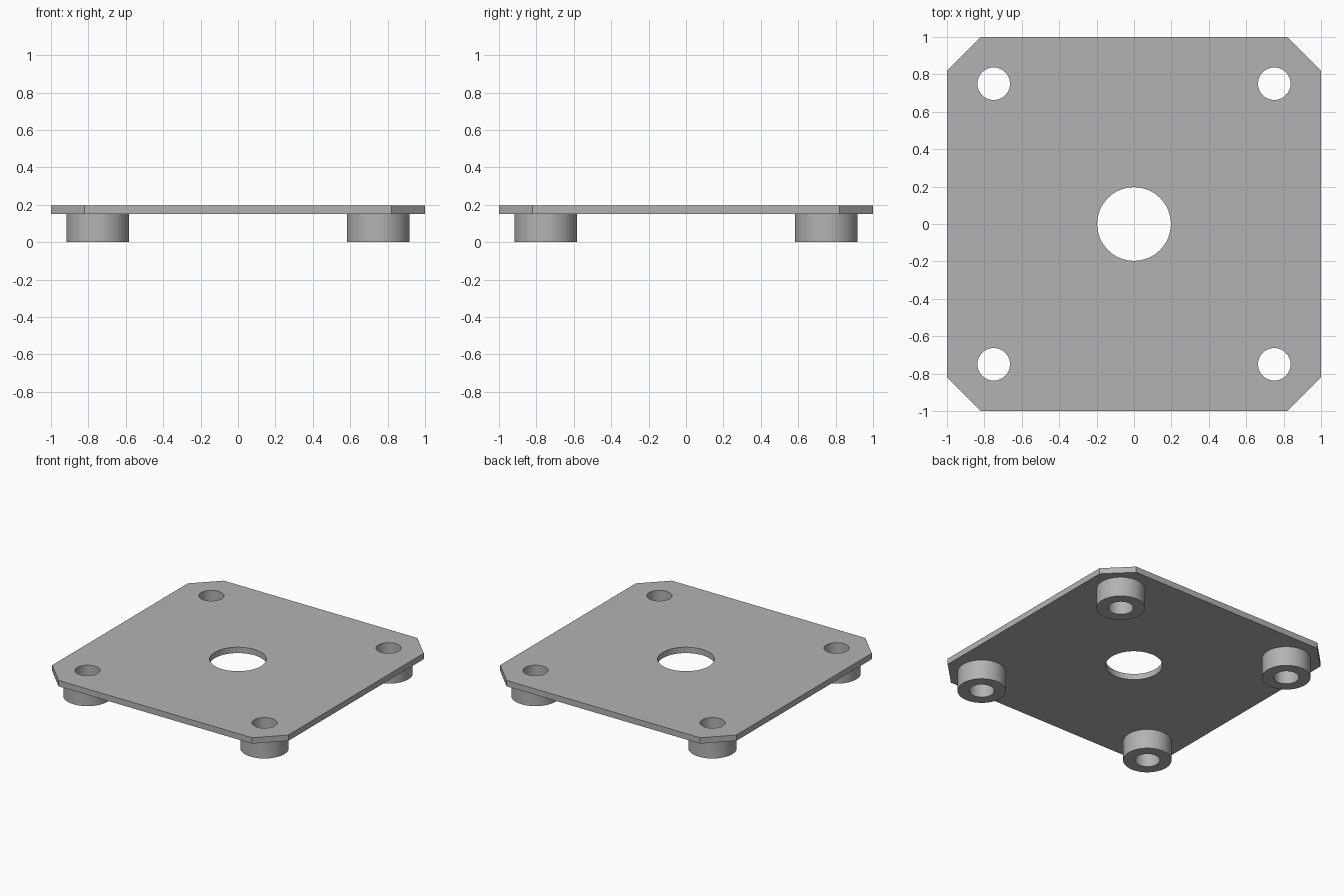
import bpy, bmesh, math
from mathutils import Vector

cube = bpy.data.objects.get("Cube")
if cube:
    bpy.data.objects.remove(cube, do_unlink=True)

PLATE_BOTTOM, PLATE_TOP = 0.15, 0.195
HALF, CORNER = 1.0, 0.82
HOLE_POS, HOLE_R, FOOT_R, CENTRE_R = 0.75, 0.087, 0.168, 0.197

grey = bpy.data.materials.new("plain grey")
grey.use_nodes = True
colour = (0.45, 0.45, 0.45, 1)
grey.diffuse_color = colour
grey.node_tree.nodes["Principled BSDF"].inputs["Base Color"].default_value = colour


def circle(x, y, r, n=64):
    return [(x + r * math.cos(math.tau * i / n), y + r * math.sin(math.tau * i / n))
            for i in range(n)]


def extruded(name, loops, z0, z1):
    """Fill an outline with its holes and extrude it upwards."""
    bm = bmesh.new()
    edges = []
    for loop in loops:
        verts = [bm.verts.new((x, y, z0)) for x, y in loop]
        edges += [bm.edges.new((a, b)) for a, b in zip(verts, verts[1:] + verts[:1])]
    bmesh.ops.triangle_fill(bm, edges=edges, use_beauty=True, normal=Vector((0, 0, 1)))
    extrusion = bmesh.ops.extrude_face_region(bm, geom=bm.faces[:], use_keep_orig=True)
    top = [g for g in extrusion["geom"] if isinstance(g, bmesh.types.BMVert)]
    bmesh.ops.translate(bm, verts=top, vec=(0, 0, z1 - z0))
    bmesh.ops.recalc_face_normals(bm, faces=bm.faces[:])
    mesh = bpy.data.meshes.new(name)
    bm.to_mesh(mesh)
    bm.free()
    mesh.materials.append(grey)
    obj = bpy.data.objects.new(name, mesh)
    bpy.context.collection.objects.link(obj)
    bpy.ops.object.select_all(action="DESELECT")
    obj.select_set(True)
    bpy.context.view_layer.objects.active = obj
    bpy.ops.object.shade_smooth_by_angle(angle=math.radians(30))
    return obj


corners = {"front_left": (1, -1), "front_right": (-1, -1),
           "back_left": (1, 1), "back_right": (-1, 1)}

# Square plate with cut corners, a centre opening and four bolt holes
outline = [(HALF, -CORNER), (HALF, CORNER), (CORNER, HALF), (-CORNER, HALF),
           (-HALF, CORNER), (-HALF, -CORNER), (-CORNER, -HALF), (CORNER, -HALF)]
holes = [circle(sx * HOLE_POS, sy * HOLE_POS, HOLE_R) for sx, sy in corners.values()]
extruded("plate", [outline, circle(0, 0, CENTRE_R)] + holes, PLATE_BOTTOM, PLATE_TOP)

# Hollow round feet under the bolt holes
for place, (sx, sy) in corners.items():
    x, y = sx * HOLE_POS, sy * HOLE_POS
    extruded(place + "_foot", [circle(x, y, FOOT_R), circle(x, y, HOLE_R)], 0, PLATE_BOTTOM)
